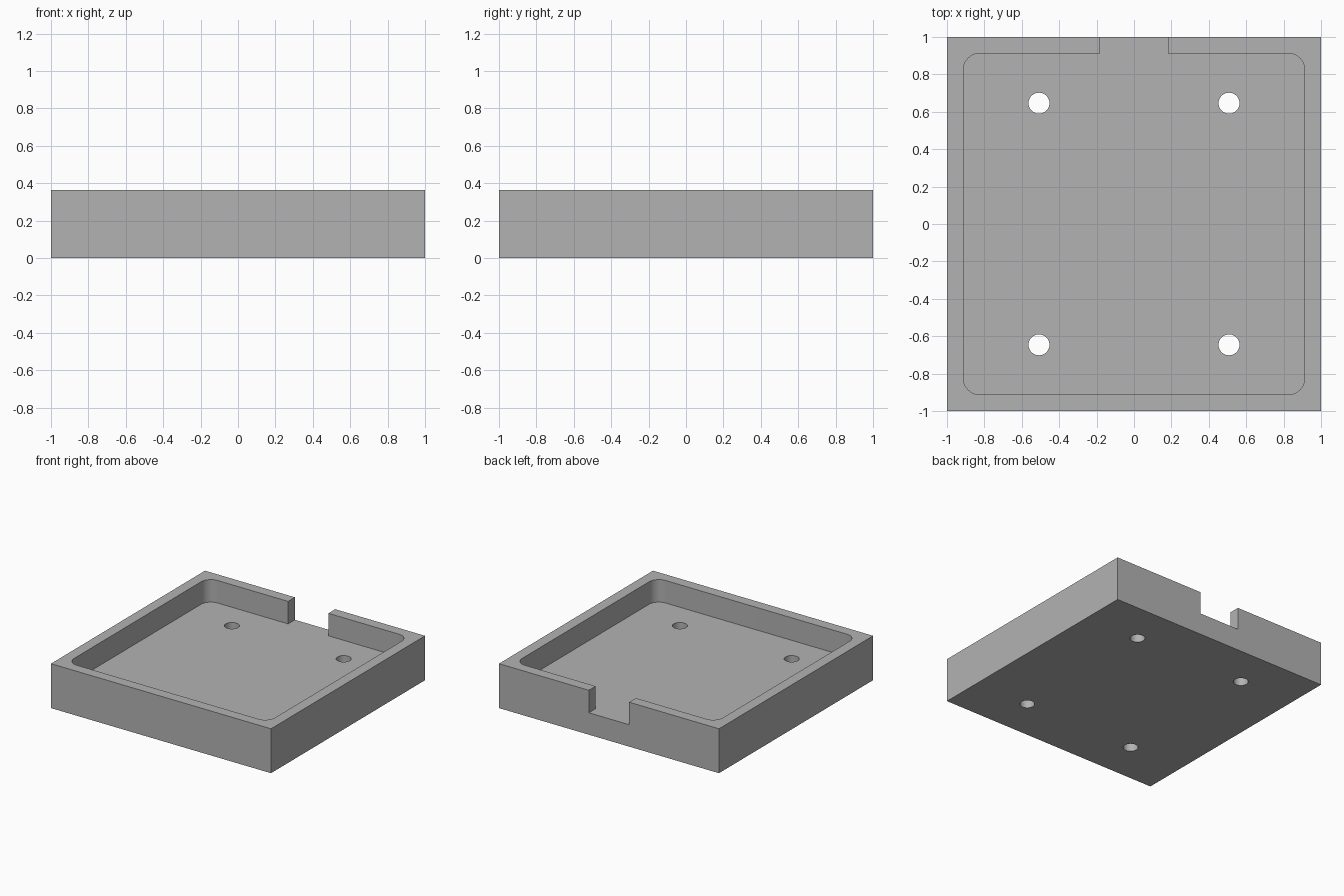
import bpy, bmesh
from mathutils import Matrix

HEIGHT, FLOOR = 0.365, 0.18
INNER, RADIUS = 0.912, 0.087
NOTCH = 0.183
HOLE_X, HOLE_Y, HOLE_R = 0.508, 0.646, 0.056

cube = bpy.data.objects.get("Cube")
if cube:
    bpy.data.objects.remove(cube)

grey = bpy.data.materials.new("grey")
grey.use_nodes = True
colour = (0.45, 0.45, 0.45, 1)
grey.diffuse_color = colour
grey.node_tree.nodes["Principled BSDF"].inputs["Base Color"].default_value = colour


def make_object(name, bm):
    mesh = bpy.data.meshes.new(name)
    bm.to_mesh(mesh)
    bm.free()
    mesh.materials.append(grey)
    obj = bpy.data.objects.new(name, mesh)
    bpy.context.collection.objects.link(obj)
    return obj


def box(name, low, high, corner=0):
    """Box between two corners, with optional rounded upright edges."""
    bm = bmesh.new()
    size = [h - l for l, h in zip(low, high)]
    centre = [(h + l) / 2 for l, h in zip(low, high)]
    bmesh.ops.create_cube(bm, size=1, matrix=Matrix.Translation(centre) @ Matrix.Diagonal((*size, 1)))
    if corner:
        upright = [e for e in bm.edges if abs(e.verts[0].co.z - e.verts[1].co.z) > 0.01]
        bmesh.ops.bevel(bm, geom=upright, offset=corner, segments=10, profile=0.5, affect='EDGES')
    return make_object(name, bm)


def cylinder(name, x, y):
    bm = bmesh.new()
    bmesh.ops.create_cone(bm, cap_ends=True, segments=40, radius1=HOLE_R, radius2=HOLE_R,
                          depth=1, matrix=Matrix.Translation((x, y, 0)))
    return make_object(name, bm)


# Solid block
tray = box("tray", (-1, -1, 0), (1, 1, HEIGHT))

# Recess with rounded corners, cable notch in the back wall, four screw holes
cutters = [
    box("recess_cutter", (-INNER, -INNER, FLOOR), (INNER, INNER, 1), RADIUS),
    box("notch_cutter", (-NOTCH, 0.5, FLOOR), (NOTCH, 1.5, 1.2)),
]
for x in (-HOLE_X, HOLE_X):
    for y in (-HOLE_Y, HOLE_Y):
        cutters.append(cylinder("hole_cutter", x, y))

bpy.ops.object.select_all(action='DESELECT')
tray.select_set(True)
bpy.context.view_layer.objects.active = tray
for cutter in cutters:
    cutter.hide_render = True
    mod = tray.modifiers.new("cut", 'BOOLEAN')
    mod.operation = 'DIFFERENCE'
    mod.solver = 'EXACT'
    mod.object = cutter
    bpy.ops.object.modifier_apply(modifier=mod.name)
    bpy.data.objects.remove(cutter)

# Smooth the round walls, keep the hard edges
bpy.ops.object.shade_smooth_by_angle(angle=0.5)
